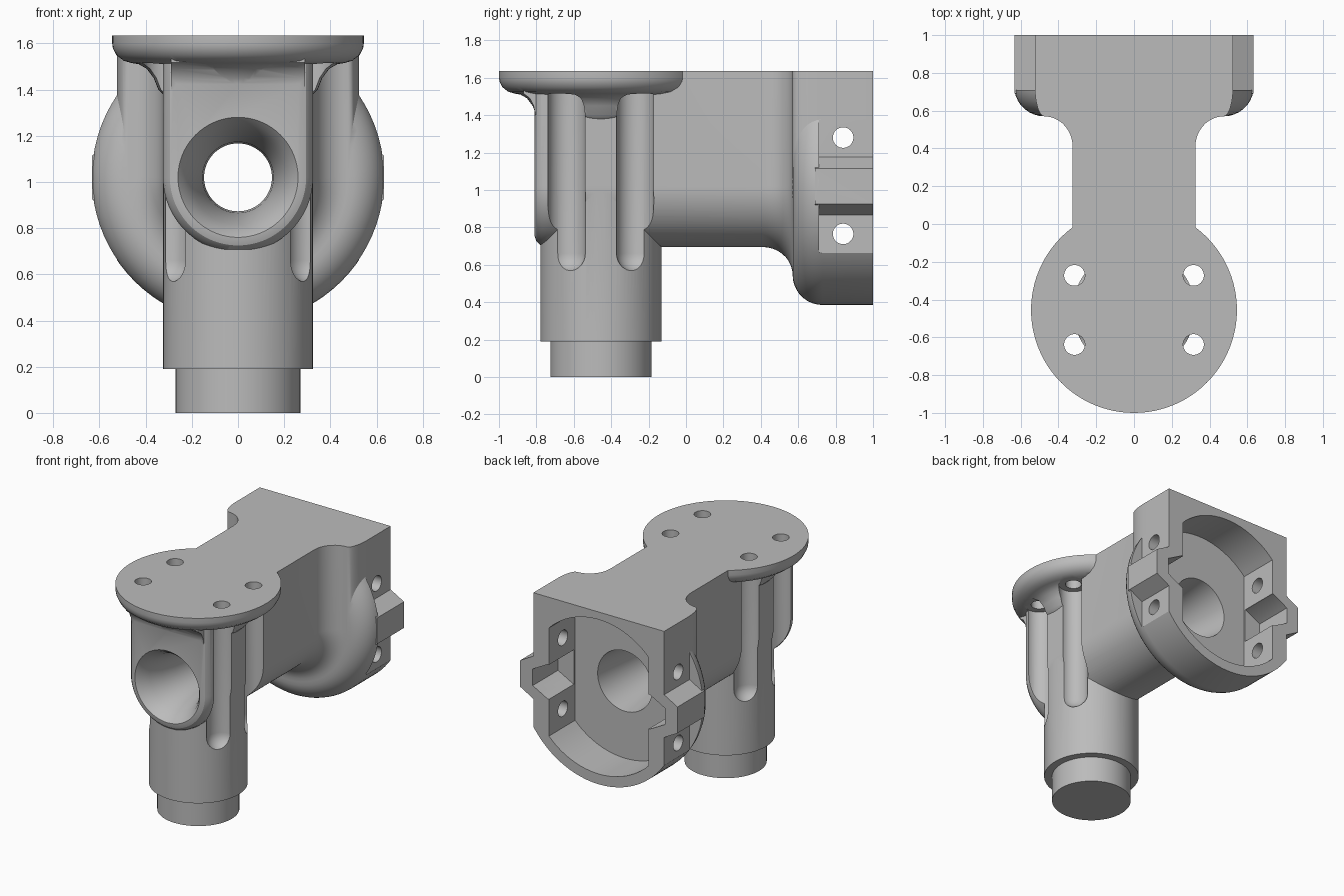
import bpy, bmesh
from math import sin, cos, pi, acos, radians

cube = bpy.data.objects.get("Cube")
if cube:
    bpy.data.objects.remove(cube)

TOP, AXIS_Z, POST_Y = 1.635, 1.02, -0.455
ARM_R, HOUSING_R, BOX_W = 0.325, 0.635, 0.525

grey = bpy.data.materials.new("plain grey")
grey.use_nodes = True
grey.diffuse_color = (0.5, 0.5, 0.5, 1)
grey.node_tree.nodes["Principled BSDF"].inputs["Base Color"].default_value = (0.5, 0.5, 0.5, 1)


def loft(name, rings):
    """Closed solid skinned through rings that have equal point counts."""
    bm = bmesh.new()
    rows = [[bm.verts.new(p) for p in ring] for ring in rings]
    n = len(rows[0])
    for a, b in zip(rows, rows[1:]):
        for i in range(n):
            j = (i + 1) % n
            bm.faces.new((a[i], a[j], b[j], b[i]))
    bm.faces.new(rows[0])
    bm.faces.new(rows[-1])
    bmesh.ops.recalc_face_normals(bm, faces=bm.faces[:])
    mesh = bpy.data.meshes.new(name)
    bm.to_mesh(mesh)
    bm.free()
    mesh.materials.append(grey)
    ob = bpy.data.objects.new(name, mesh)
    bpy.context.collection.objects.link(ob)
    return ob


def turned(name, axis, centre, profile, n=64):
    """Solid of revolution; profile lists (position along axis, radius)."""
    def point(t, r, k):
        u, v = r * cos(2 * pi * k / n), r * sin(2 * pi * k / n)
        c = centre
        return {"x": (t, c[0] + u, c[1] + v),
                "y": (c[0] + u, t, c[1] + v),
                "z": (c[0] + u, c[1] + v, t)}[axis]
    return loft(name, [[point(t, r, k) for k in range(n)] for t, r in profile])


def prism_y(name, outline, y0, y1):
    return loft(name, [[(x, y, z) for x, z in outline] for y in (y0, y1)])


def combine(target, tool, operation):
    mod = target.modifiers.new(operation.lower(), "BOOLEAN")
    mod.operation, mod.object, mod.solver = operation, tool, "EXACT"
    tool.hide_render = True
    with bpy.context.temp_override(object=target, active_object=target):
        bpy.ops.object.modifier_apply(modifier=mod.name)
    bpy.data.objects.remove(tool)


def arch(r, w, n=56):
    """Round-bottomed outline with straight sides up to the top plane."""
    a = acos(min(1, w / r))
    pts = [(w, TOP)]
    for k in range(n + 1):
        t = a - (pi + 2 * a) * k / n
        pts.append((r * cos(t), AXIS_Z + r * sin(t)))
    return pts + [(-w, TOP)]


# Arm with rounded nose, flaring into the rear housing
stations = [(-0.81, 0.265, 0.265), (-0.80, 0.295, 0.295),
            (-0.775, 0.317, 0.317), (-0.74, ARM_R, ARM_R)]
steps = [radians(a) for a in range(0, 91, 10)]
for t in steps:
    r = 0.475 - 0.15 * cos(t)
    stations.append((0.41 + 0.16 * sin(t), r, r))
for t in steps[1:]:
    stations.append((0.73 - 0.16 * cos(t), 0.475 + 0.16 * sin(t), 0.475 + 0.05 * sin(t)))
stations.append((1.0, HOUSING_R, BOX_W))
body = loft("bracket_body", [[(x, y, z) for x, z in arch(r, w)] for y, r, w in stations])

# Flat clamp pads on both sides of the housing, each with a chamfered rib
for s in (-1, 1):
    pad = prism_y("pad_cutter", [(s * BOX_W, 0.655), (s * 0.8, 0.655),
                                 (s * 0.8, 1.38), (s * BOX_W, 1.38)], 0.71, 1.1)
    combine(body, pad, "DIFFERENCE")
    rib = prism_y("rib", [(s * 0.48, AXIS_Z - 0.155), (s * BOX_W, AXIS_Z - 0.155),
                          (s * 0.632, AXIS_Z - 0.095), (s * 0.632, AXIS_Z + 0.095),
                          (s * BOX_W, AXIS_Z + 0.155), (s * 0.48, AXIS_Z + 0.155)], 0.69, 1.0)
    combine(body, rib, "UNION")

# Post and spigot
post = turned("post", "z", (0, POST_Y),
              [(0, 0.27), (0.19, 0.27), (0.19, 0.324), (1.6, 0.324)], 96)
combine(body, post, "UNION")

# Round mounting flange, rounded below and filleted into the post
flange = turned("flange", "z", (0, POST_Y),
                [(1.37, 0.315), (1.40, 0.345), (1.45, 0.365), (1.49, 0.395), (1.51, 0.43),
                 (1.515, 0.46), (1.525, 0.495), (1.55, 0.527), (1.58, 0.542),
                 (1.60, 0.545), (TOP, 0.545)], 96)
combine(body, flange, "UNION")

# Straight fillet between nose and flange
fillet_side = [(-0.70, 1.40), (-0.805, 1.40), (-0.815, 1.45), (-0.835, 1.49),
               (-0.87, 1.517), (-0.87, 1.56), (-0.70, 1.56)]
fillet = loft("nose_fillet", [[(x, y, z) for y, z in fillet_side] for x in (-0.29, 0.29)])
combine(body, fillet, "UNION")

# Housing recess: round pocket with flat sides
half, pocket_r = 0.40, 0.56
a = acos(half / pocket_r)
arc = [a + (pi - 2 * a) * k / 24 for k in range(25)]
pocket = [(pocket_r * cos(t), AXIS_Z + pocket_r * sin(t)) for t in arc]
pocket += [(-x, 2 * AXIS_Z - z) for x, z in pocket]
combine(body, prism_y("pocket_cutter", pocket, 0.70, 1.1), "DIFFERENCE")

# Channel inside each rib
for s in (-1, 1):
    channel = prism_y("channel_cutter", [(s * 0.38, AXIS_Z - 0.125), (s * 0.41, AXIS_Z - 0.125),
                                         (s * 0.53, AXIS_Z - 0.06), (s * 0.53, AXIS_Z + 0.06),
                                         (s * 0.41, AXIS_Z + 0.125), (s * 0.38, AXIS_Z + 0.125)],
                      0.71, 1.1)
    combine(body, channel, "DIFFERENCE")

# Bore with trumpet mouth in front and a taper behind
bore = turned("bore_cutter", "y", (0, AXIS_Z),
              [(-0.86, 0.32), (-0.81, 0.26), (-0.78, 0.235), (-0.72, 0.205), (-0.62, 0.174),
               (-0.5, 0.154), (-0.38, 0.147), (0.1, 0.147), (0.75, 0.225)], 72)
combine(body, bore, "DIFFERENCE")

# Ball-ended flutes and bolt holes under the flange
flute = [(0.66 - 0.1 * cos(radians(d)), 0.1 * sin(radians(d))) for d in range(6, 91, 12)]
flute.append((1.515, 0.1))
for x in (-0.315, 0.315):
    for y in (POST_Y - 0.183, POST_Y + 0.183):
        combine(body, turned("flute_cutter", "z", (x, y), flute, 40), "DIFFERENCE")
        combine(body, turned("bolt_cutter", "z", (x, y), [(1.45, 0.055), (1.7, 0.055)], 32),
                "DIFFERENCE")

# Cross holes through the clamp pads
for z in (0.765, 1.28):
    combine(body, turned("screw_cutter", "x", (0.84, z), [(-0.8, 0.055), (0.8, 0.055)], 32),
            "DIFFERENCE")

for ob in bpy.context.selected_objects:
    ob.select_set(False)
body.select_set(True)
bpy.context.view_layer.objects.active = body
bpy.ops.object.shade_smooth_by_angle(angle=radians(30))
